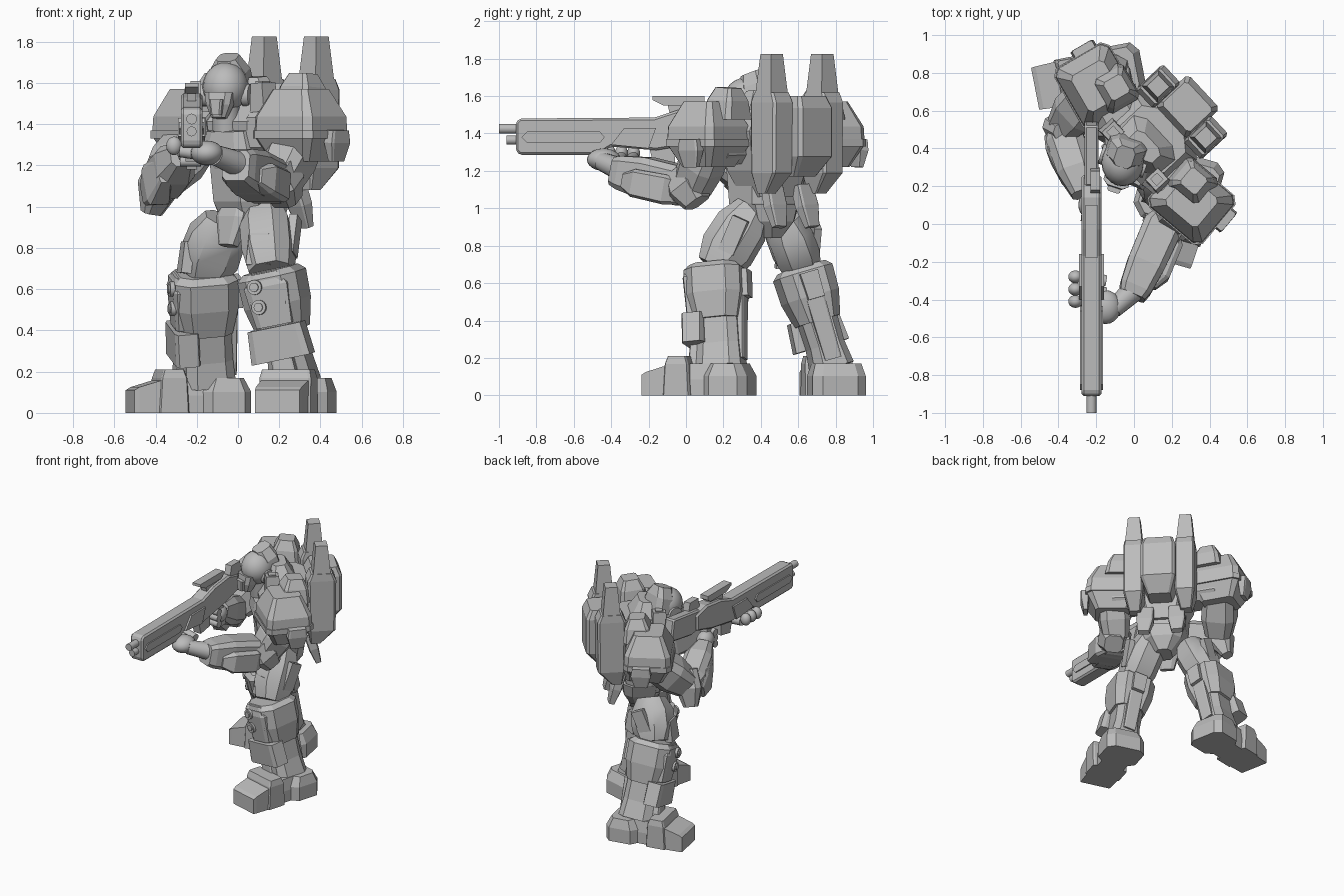
import bpy
import bmesh
from math import sin, cos, pi, radians
from mathutils import Vector

cube = bpy.data.objects.get("Cube")
if cube:
    bpy.data.objects.remove(cube)

grey = bpy.data.materials.new("plain_grey")
grey.use_nodes = True
grey.diffuse_color = (0.5, 0.5, 0.5, 1)
grey.node_tree.nodes["Principled BSDF"].inputs["Base Color"].default_value = (0.5, 0.5, 0.5, 1)


def finish(name, bm, smooth=False, bevel=0):
    bmesh.ops.recalc_face_normals(bm, faces=bm.faces)
    mesh = bpy.data.meshes.new(name)
    bm.to_mesh(mesh)
    bm.free()
    mesh.materials.append(grey)
    ob = bpy.data.objects.new(name, mesh)
    bpy.context.collection.objects.link(ob)
    if bevel:
        mod = ob.modifiers.new("bevel", "BEVEL")
        mod.width = bevel
        mod.segments = 1
    if smooth:
        bpy.ops.object.select_all(action="DESELECT")
        ob.select_set(True)
        bpy.context.view_layer.objects.active = ob
        bpy.ops.object.shade_smooth_by_angle(angle=radians(40))
    return ob


def limb(name, start, end, yaw, sections, cut=0.2, sides=0, smooth=False):
    """Loft (t, width, depth, shift) sections from start to end; round when sides is set."""
    a, b = Vector(start), Vector(end)
    d = (b - a).normalized()
    u = Vector((cos(radians(yaw)), sin(radians(yaw)), 0))
    u = (u - d * u.dot(d)).normalized()
    v = d.cross(u)
    if sides:
        outline = [(cos(2 * pi * i / sides), sin(2 * pi * i / sides)) for i in range(sides)]
    elif cut:
        k = 1 - 2 * cut
        outline = [(1, -k), (1, k), (k, 1), (-k, 1), (-1, k), (-1, -k), (-k, -1), (k, -1)]
    else:
        outline = [(1, -1), (1, 1), (-1, 1), (-1, -1)]
    bm = bmesh.new()
    rings = []
    for t, w, dep, *shift in sections:
        c = a.lerp(b, t) + v * (shift[0] if shift else 0)
        rings.append([bm.verts.new(c + u * x * w / 2 + v * y * dep / 2) for x, y in outline])
    n = len(outline)
    for lo, hi in zip(rings, rings[1:]):
        for i in range(n):
            bm.faces.new((lo[i], lo[(i + 1) % n], hi[(i + 1) % n], hi[i]))
    bm.faces.new(rings[0][::-1])
    bm.faces.new(rings[-1])
    return finish(name, bm, smooth)


def rod(name, start, end, r, yaw=0):
    return limb(name, start, end, yaw, [(0, 2 * r, 2 * r), (1, 2 * r, 2 * r)], sides=16, smooth=True)


def slab(name, outline, x, width, bevel=0.0):
    """Extrude a (y, z) outline across x."""
    bm = bmesh.new()
    face = bm.faces.new([bm.verts.new((x - width / 2, y, z)) for y, z in outline])
    ext = bmesh.ops.extrude_face_region(bm, geom=[face])["geom"]
    bmesh.ops.translate(bm, vec=(width, 0, 0), verts=[g for g in ext if isinstance(g, bmesh.types.BMVert)])
    return finish(name, bm, bevel=bevel)


def ball(name, centre, size):
    bm = bmesh.new()
    bmesh.ops.create_uvsphere(bm, u_segments=20, v_segments=12, radius=1)
    for v in bm.verts:
        v.co = Vector(centre) + Vector(v.co[i] * size[i] for i in range(3))
    return finish(name, bm, True)


def frame(origin, yaw):
    """Return a mapping (left, back, up) -> world for a turned part."""
    c, s = cos(radians(yaw)), sin(radians(yaw))
    return lambda l, b, z: (origin[0] + l * c - b * s, origin[1] + l * s + b * c, z)


TURN = -47
B = frame((0.1, 0.45), TURN)

# torso
limb("chest", B(0, 0, 1.06), B(0, 0, 1.53), TURN,
     [(0, .28, .24), (.3, .4, .34, -.02), (.75, .48, .38, -.02), (1, .34, .26)])
limb("abdomen", B(0, -.06, .96), B(0, -.06, 1.22), TURN, [(0, .28, .24), (.25, .32, .3), (1, .34, .34)])
limb("pelvis", B(0, -.03, .84), B(0, -.03, 1.02), TURN, [(0, .11, .16), (.5, .26, .26), (1, .32, .28)])
limb("front_skirt", B(0, -.2, .81), B(0, -.14, 1.03), TURN, [(0, .1, .06), (.6, .19, .1), (1, .17, .08)])
limb("collar", B(0, -.04, 1.42), B(0, -.06, 1.63), TURN, [(0, .36, .26), (.5, .32, .2), (1, .18, .1)])
limb("chest_plate", B(0, -.16, 1.14), B(0, -.2, 1.37), TURN, [(0, .18, .1), (.6, .32, .14), (1, .26, .08)])

# backpack
limb("backpack_core", B(0, .25, 1.17), B(0, .25, 1.6), TURN,
     [(0, .16, .14, -.04), (.25, .25, .24), (.85, .25, .24), (1, .21, .18)], .08)
for s, side in ((1, "left"), (-1, "right")):
    limb(side + "_thruster", B(s * .185, .21, 1.08), B(s * .185, .21, 1.62), TURN,
         [(0, .08, .07, -.04), (.2, .14, .19), (.9, .14, .2), (1, .13, .15)], .08)
    limb(side + "_tower", B(s * .185, .21, 1.6), B(s * .185, .21, 1.825), TURN,
         [(0, .125, .125), (1, .085, .085)], 0)
    limb(side + "_rear_skirt", B(s * .12, .2, .9), B(s * .11, .13, 1.12), TURN,
         [(0, .08, .04), (.5, .12, .07), (1, .11, .07)], .1)

# shoulders: pads flare from a flat top to a wide lower rim
for s, side, centre, yaw in ((1, "left", (.305, .12), -40), (-1, "right", (-.2, .73), -60)):
    S = frame(centre, yaw)
    limb(side + "_shoulder_pad", S(0, 0, 1.22), S(0, 0, 1.57), yaw,
         [(0, .24, .2), (.35, .37, .33), (.62, .36, .32), (1, .22, .2)], .1)
    limb(side + "_shoulder_rim", S(0, 0, 1.33), S(0, 0, 1.37), yaw, [(0, .38, .34), (1, .38, .34)], .1)
    limb(side + "_shoulder_joint", S(-s * .26, .02, 1.36), S(0, .02, 1.36), yaw + 90,
         [(0, .24, .24), (1, .24, .26)])
    limb(side + "_shoulder_cap", S(-s * .06, .08, 1.48), S(-s * .06, .09, 1.645), yaw,
         [(0, .22, .2), (.6, .18, .17), (1, .11, .11)], .12)
    limb(side + "_shoulder_fin", S(s * .19, .04, 1.22), S(s * .2, .04, 1.37), yaw,
         [(0, .03, .09), (.6, .06, .14), (1, .05, .12)], .1)
    # framed vent on the chest side
    limb(side + "_vent_frame", B(s * .18, -.13, 1.46), B(s * .17, -.13, 1.6), TURN, [(0, .1, .1), (1, .08, .09)], 0)
    limb(side + "_vent_core", B(s * .17, -.13, 1.58), B(s * .17, -.13, 1.61), TURN, [(0, .05, .05), (1, .05, .05)], 0)

# head
HEAD = -18
H = frame((-.06, .325), HEAD)
limb("neck", H(0, .02, 1.37), H(0, 0, 1.52), HEAD, [(0, .14, .14), (1, .14, .14)], sides=12, smooth=True)
ball("helmet", H(0, 0, 1.58), (.112, .125, .12))
limb("face_mask", H(0, -.1, 1.43), H(0, -.085, 1.55), HEAD, [(0, .07, .06), (.5, .12, .1), (1, .14, .1)])
limb("mouth_guard", H(0, -.14, 1.445), H(0, -.14, 1.52), HEAD, [(0, .05, .04), (1, .07, .05)], .15)
limb("crest", H(0, .09, 1.56), H(0, .03, 1.725), HEAD, [(0, .22, .12), (.6, .19, .14), (1, .1, .12)])
for s, side in ((1, "left"), (-1, "right")):
    rod(side + "_ear", H(s * .09, .01, 1.54), H(s * .125, .01, 1.54), .055, HEAD + 90)

# rifle
GX = -.225
slab("rifle_body", [(-.91, 1.46), (-.89, 1.48), (-.17, 1.485), (-.03, 1.53), (.14, 1.55), (.26, 1.52), (.26, 1.4),
                    (.08, 1.35), (-.16, 1.31), (-.4, 1.33), (-.47, 1.285), (-.89, 1.285), (-.91, 1.31)], GX, .105, .012)
slab("rifle_stock", [(.2, 1.54), (.52, 1.58), (.55, 1.42), (.3, 1.38), (.2, 1.4)], GX, .075, .01)
slab("rifle_rail", [(-.88, 1.38), (-.85, 1.41), (-.46, 1.41), (-.435, 1.38), (-.46, 1.35), (-.85, 1.35)], GX, .122)
slab("rifle_cheek", [(-.4, 1.34), (-.33, 1.43), (-.16, 1.43), (-.2, 1.32)], GX, .13)
slab("rifle_scope", [(-.18, 1.6), (.1, 1.6), (.1, 1.57), (.07, 1.55), (-.12, 1.55), (-.18, 1.58)], GX, .065)
slab("rifle_scope_mount", [(-.1, 1.56), (.06, 1.56), (.08, 1.5), (-.08, 1.48)], GX, .045)
slab("rifle_rear_sight", [(.16, 1.53), (.18, 1.61), (.28, 1.61), (.3, 1.52)], GX + .02, .05)
slab("rifle_grip", [(.02, 1.36), (.1, 1.36), (.14, 1.18), (.07, 1.18)], GX, .05)
slab("rifle_magazine", [(-.2, 1.34), (-.06, 1.36), (-.06, 1.24), (-.17, 1.22)], GX, .06)
rod("upper_muzzle", (GX, -1, 1.425), (GX, -.88, 1.425), .026)
rod("lower_muzzle", (GX, -.96, 1.365), (GX, -.88, 1.365), .024)

# left arm
limb("left_upper_arm", (.31, .13, 1.34), (.2, .03, 1.11), -30, [(0, .2, .2), (.5, .22, .22), (1, .18, .19)])
limb("left_elbow", (.24, .06, 1.03), (.18, -.04, 1.2), -30, [(0, .13, .13), (.5, .2, .2), (1, .14, .14)])
limb("left_forearm", (.17, .03, 1.11), (-.01, -.38, 1.2), -24,
     [(0, .16, .16), (.1, .21, .21), (.6, .2, .22), (.9, .17, .18), (1, .14, .15)], .15)
limb("left_forearm_guard", (.18, .02, 1.08), (.05, -.32, 1.15), -24,
     [(0, .1, .12), (.3, .24, .16), (.8, .23, .15), (1, .14, .08)], .1)
limb("left_wrist", (.02, -.33, 1.2), (-.11, -.45, 1.25), 0, [(0, .13, .13), (1, .1, .1)], sides=16, smooth=True)
ball("left_palm", (-.15, -.44, 1.26), (.08, .09, .06))
for i in range(3):
    y = -.43 + i * .065
    rod("left_finger_%d" % (i + 1), (-.15, y, 1.25), (-.28, y + .02, 1.27), .03, 90)
    ball("left_fingertip_%d" % (i + 1), (-.31, y + .02, 1.295), (.038, .034, .045))

# right arm
limb("right_upper_arm", (-.2, .72, 1.34), (-.36, .52, 1.13), -60, [(0, .22, .22), (.6, .24, .24), (1, .18, .19)])
limb("right_elbow", (-.42, .54, .97), (-.35, .48, 1.22), -60, [(0, .07, .1), (.5, .18, .18), (1, .14, .14)])
limb("right_forearm", (-.38, .5, 1.11), (-.27, .16, 1.25), 20, [(0, .15, .15), (.15, .2, .2), (.65, .19, .2), (1, .12, .12)])
limb("right_forearm_guard", (-.42, .46, 1.06), (-.36, .24, 1.18), 20, [(0, .1, .12), (.4, .12, .22), (1, .06, .14)], .12)
ball("right_hand", (-.235, .1, 1.265), (.06, .07, .065))
for i in range(3):
    rod("right_finger_%d" % (i + 1), (-.28, .04, 1.22 + i * .045), (-.18, .03, 1.22 + i * .045), .025, 90)


def leg(side, hip, knee, ankle, yaw, heel):
    s = 1 if side == "left" else -1
    hip, knee, ankle = Vector(hip), Vector(knee), Vector(ankle)
    P = lambda t, l, b: Vector(frame(knee.lerp(ankle, t), yaw)(l, b, knee.lerp(ankle, t).z))
    # thigh, shin and calf
    limb(side + "_thigh", hip, knee, yaw,
         [(0, .17, .18), (.3, .24, .27), (.7, .24, .28), (1, .2, .2)], .25, smooth=True)
    tz = hip.lerp(knee, .45).z
    T = frame(hip.lerp(knee, .45), yaw)
    limb(side + "_thigh_pouch", T(s * .125, .06, tz + .09), T(s * .125, -.02, tz - .09), yaw,
         [(0, .04, .09), (1, .04, .09)], 0)
    limb(side + "_thigh_plate", T(0, -.13, tz + .01), T(0, -.15, tz - .14), yaw, [(0, .1, .05), (1, .12, .05)], 0)
    limb(side + "_shin", P(-.03, 0, 0), P(.55, 0, 0), yaw,
         [(0, .24, .25), (.1, .3, .31), (.55, .29, .31), (1, .23, .25)], .2)
    limb(side + "_knee_guard", P(.0, 0, -.12), P(.5, 0, -.12), yaw, [(0, .13, .05), (.25, .22, .09), (1, .18, .07)], .15)
    limb(side + "_lower_shin", P(.45, 0, .01), P(1.05, 0, .01), yaw, [(0, .2, .22), (.6, .19, .23), (1, .22, .25)], .2)
    limb(side + "_shin_ridge", P(.5, 0, -.1), P(1.15, 0, -.13), yaw, [(0, .08, .06), (1, .13, .08)], .1)
    limb(side + "_calf_ridge", P(.3, 0, .13), P(.95, 0, .12), yaw, [(0, .1, .06), (1, .09, .05)], .1)
    limb(side + "_shin_cuff", P(.51, 0, -.11), P(.82, 0, -.11), yaw, [(0, .27, .12), (1, .3, .12)], .1)
    limb(side + "_calf_pouch", P(.02, 0, .16), P(.3, 0, .16), yaw, [(0, .1, .05), (1, .09, .05)], 0)
    # studs beside the knee
    for i, t in enumerate((.14, .33)):
        rod("%s_knee_stud_%d" % (side, i + 1), P(t, -s * .05, -.12), P(t, -s * .05, -.178), .036, yaw)
        rod("%s_knee_stud_cap_%d" % (side, i + 1), P(t, -s * .05, -.17), P(t, -s * .05, -.186), .022, yaw)
    # foot: low toe, raised instep block, wide heel
    F = frame(heel, yaw)
    limb(side + "_toe", F(0, -.36, 0), F(0, -.12, 0), yaw,
         [(0, .225, .11, -.055), (.1, .23, .125, -.0625), (1, .25, .19, -.095)], 0)
    limb(side + "_instep", F(0, -.165, 0), F(0, -.165, .21), yaw, [(0, .26, .15), (.8, .26, .13), (1, .24, .1)], .05)
    limb(side + "_foot_middle", F(0, -.02, 0), F(0, -.02, .17), yaw, [(0, .2, .38), (.5, .2, .36), (1, .17, .28)], .1)
    limb(side + "_heel", F(0, .1, 0), F(0, .1, .17), yaw, [(0, .29, .24), (.6, .29, .24), (1, .25, .17)], .17)


leg("left", (.13, .36, 1.0), (.16, .16, .68), (.27, .18, .17), -16, (.29, .14))
leg("right", (-.07, .52, .94), (-.17, .62, .67), (-.155, .77, .17), -79, (-.17, .785))
